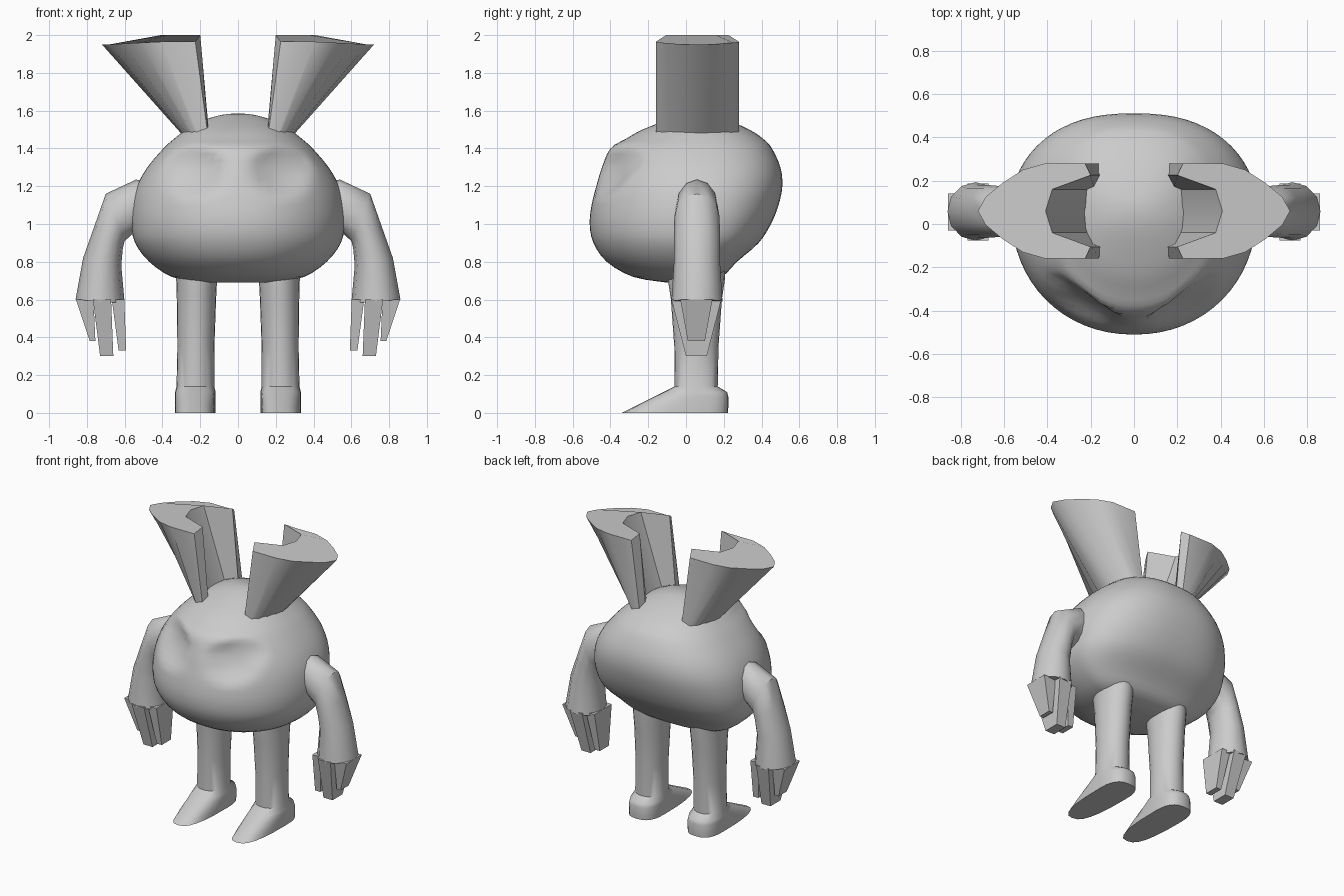
import bpy, bmesh, math

if "Cube" in bpy.data.objects:
    bpy.data.objects.remove(bpy.data.objects["Cube"])

grey = bpy.data.materials.new("plain grey")
grey.diffuse_color = (0.6, 0.6, 0.6, 1)
grey.use_nodes = True
grey.node_tree.nodes["Principled BSDF"].inputs["Base Color"].default_value = grey.diffuse_color


def loft(name, rings, mirrored=True, angle=40):
    """Skin a list of equal-length point rings and cap both ends."""
    bm = bmesh.new()
    vr = [[bm.verts.new(p) for p in r] for r in rings]
    n = len(rings[0])
    for a, b in zip(vr, vr[1:]):
        for i in range(n):
            j = (i + 1) % n
            bm.faces.new((a[i], a[j], b[j], b[i]))
    bm.faces.new(vr[0])
    bm.faces.new(vr[-1])
    bmesh.ops.recalc_face_normals(bm, faces=bm.faces)
    me = bpy.data.meshes.new(name)
    bm.to_mesh(me)
    bm.free()
    me.materials.append(grey)
    ob = bpy.data.objects.new(name, me)
    bpy.context.collection.objects.link(ob)
    bpy.ops.object.select_all(action='DESELECT')
    ob.select_set(True)
    bpy.context.view_layer.objects.active = ob
    bpy.ops.object.shade_smooth_by_angle(angle=math.radians(angle))
    if mirrored:
        m = ob.modifiers.new("mirror", 'MIRROR')
        m.use_mirror_merge = False
    return ob


def oval(cx, z, w, yf, yb, yc, n, pf=2.0, pb=2.0):
    """Egg outline: half width w, front yf, back yb, widest at yc."""
    pts = []
    for i in range(n):
        t = 2 * math.pi * i / n
        c, s = math.cos(t), math.sin(t)
        e = 2 / (pb if s > 0 else pf)
        r = yb - yc if s > 0 else yc - yf
        pts.append((cx + w * math.copysign(abs(c) ** e, c),
                    yc + r * math.copysign(abs(s) ** e, s), z))
    return pts


def smooth_rows(rows, steps):
    """Catmull-Rom interpolation of number rows."""
    out = []
    for k in range(len(rows) - 1):
        p = [rows[max(0, min(len(rows) - 1, k + d))] for d in (-1, 0, 1, 2)]
        for s in range(steps):
            t = s / steps
            out.append([0.5 * (2 * b + (c - a) * t + (2 * a - 5 * b + 4 * c - d) * t * t
                               + (3 * b - a - 3 * c + d) * t ** 3)
                        for a, b, c, d in zip(*p)])
    return out + [list(rows[-1])]


# body: z, half width, front, back
body_rows = [(.69, .20, -.10, .08), (.72, .35, -.28, .19), (.80, .47, -.42, .27),
             (.90, .545, -.49, .385), (1.0, .565, -.51, .45), (1.1, .56, -.50, .49),
             (1.2, .535, -.475, .51), (1.3, .48, -.445, .50), (1.4, .395, -.40, .455),
             (1.45, .34, -.32, .41), (1.5, .275, -.23, .335), (1.55, .18, -.10, .22),
             (1.577, .09, -.01, .13), (1.585, .02, .05, .08)]
body_rings = []
for z, w, yf, yb in smooth_rows(body_rows, 3):
    yc = min(max(.06, yf + .01), yb - .01)
    ring = []
    for x, y, zz in oval(0, z, w, yf, yb, yc, 64, 2.1, 2.4):
        # eye sockets pressed into the face, steeper under the brow
        d = ((abs(x) - .23) / .17) ** 2 + ((z - 1.27) / .14) ** 2
        if y < 0 and d < 1:
            y += .065 * (1 - d) ** (.7 if z > 1.27 else 1.2)
        ring.append((x, y, zz))
    body_rings.append(ring)
loft("body", body_rings, False, 60)

# ears: crescent section (u across, v depth, rim z), groove open to the middle
half = [(.40, 0, 2.0), (.34, .10, 2.0), (0, .165, 2.0), (.05, .22, 1.965),
        (.40, .22, 1.965), (.60, .19, 1.96), (.78, .13, 1.955), (.93, .065, 1.95), (1, 0, 1.95)]
section = half + [(u, -v, z) for u, v, z in half[-2:0:-1]]
ear_rings = [[(.148 + u * .10, .06 + v, 1.42) for u, v, z in section],
             [(.20 + u * .52, .06 + v, z) for u, v, z in section]]
loft("ears", ear_rings)

# arms: outer x z, inner x z, half depth
arm_rows = [(.44, 1.22, .44, .94, .09), (.54, 1.235, .555, .95, .11),
            (.70, 1.16, .60, .91, .12), (.76, .99, .61, .87, .122),
            (.82, .82, .618, .78, .122), (.86, .60, .60, .58, .135)]
arm_rings = []
for ox, oz, ix, iz, d in arm_rows:
    arm_rings.append([((ox + ix) / 2 + math.cos(t) * (ox - ix) / 2, .058 + math.sin(t) * d,
                       (oz + iz) / 2 + math.cos(t) * (oz - iz) / 2)
                      for t in [k * math.pi / 6 for k in range(12)]])
loft("arms", arm_rings)

# fingers: top x range, tip x range, tip z, top half depth, tip half depth
fingers = [("outer", .765, .858, .755, .785, .38, .085, .045),
           ("middle", .672, .768, .66, .73, .30, .132, .055),
           ("inner", .602, .668, .592, .632, .33, .095, .05)]
for nm, a, b, c, d, z, h0, h1 in fingers:
    loft(nm + "_fingers",
         [[(x0, .055 - h, zz), (x1, .055 - h, zz), (x1, .055 + h, zz), (x0, .055 + h, zz)]
          for x0, x1, zz, h in ((a, b, .60, h0), (c, d, z, h1))], angle=20)

# legs and feet: z, half width, front, back, widest y, squareness
leg_rows = [(0, .107, -.34, .222, .06, 2.7), (.03, .108, -.28, .224, .06, 2.7),
            (.085, .108, -.17, .224, .07, 2.5), (.11, .107, -.12, .218, .07, 2.3),
            (.14, .10, -.06, .168, .055, 2.1), (.35, .098, -.062, .172, .055, 2),
            (.60, .104, -.08, .19, .055, 2), (.70, .108, -.095, .205, .055, 2),
            (.85, .115, -.10, .21, .055, 2)]
loft("legs", [oval(.227 - .008 * min(z / .7, 1), z, w, f, b, c, 24, p, p)
              for z, w, f, b, c, p in leg_rows], angle=45)
